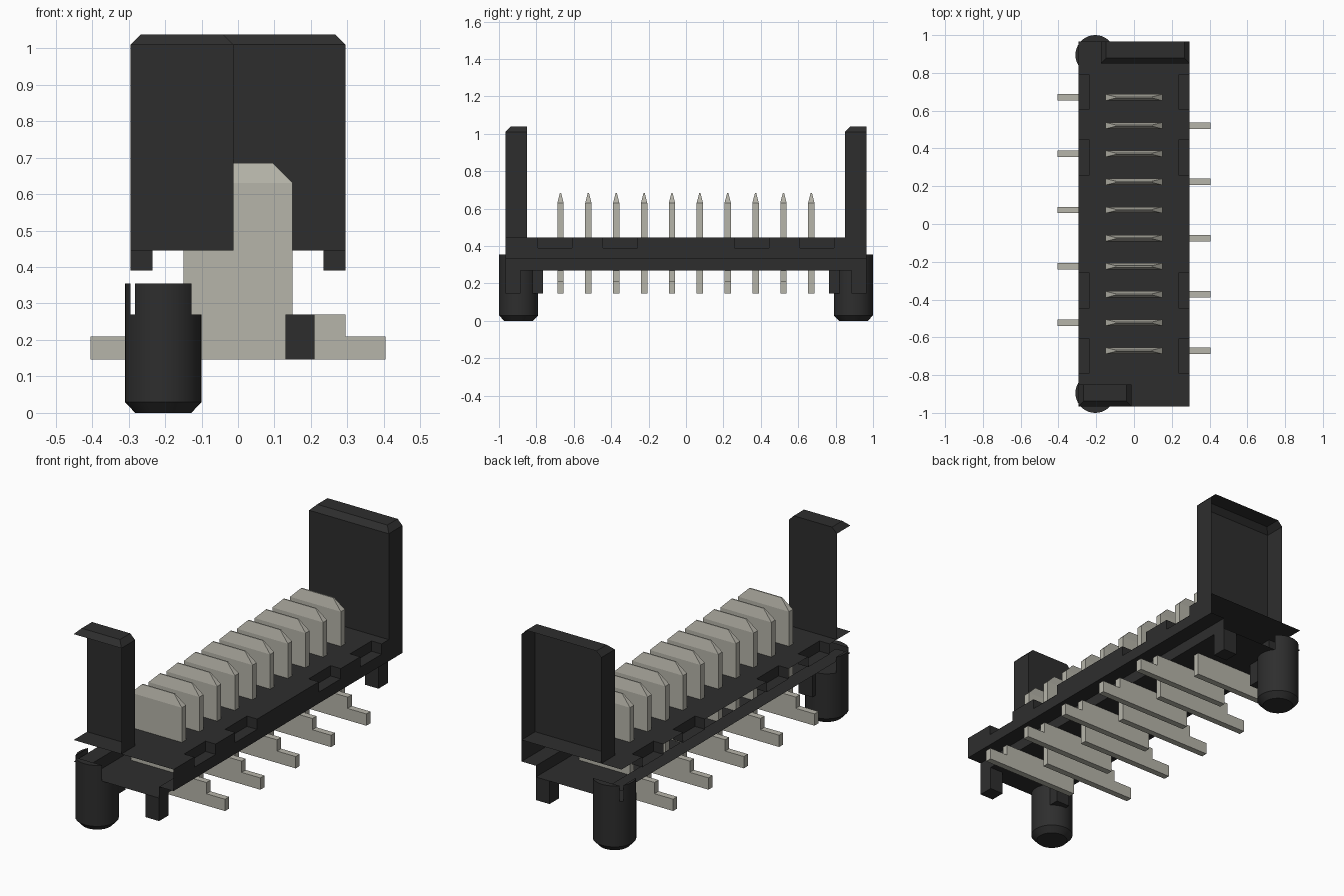
import bpy, bmesh, math

cube = bpy.data.objects.get("Cube")
if cube:
    bpy.data.objects.remove(cube, do_unlink=True)


def material(name, rgb):
    m = bpy.data.materials.new(name)
    m.use_nodes = True
    m.diffuse_color = (*rgb, 1)
    m.node_tree.nodes["Principled BSDF"].inputs["Base Color"].default_value = (*rgb, 1)
    return m


BLACK = material("black plastic", (0.027, 0.027, 0.027))
METAL = material("pale metal", (0.47, 0.46, 0.40))


def finish(name, bm, mat, fix_normals=True):
    bmesh.ops.remove_doubles(bm, verts=bm.verts, dist=1e-5)
    if fix_normals:
        bmesh.ops.recalc_face_normals(bm, faces=bm.faces)
    me = bpy.data.meshes.new(name)
    bm.to_mesh(me)
    bm.free()
    me.materials.append(mat)
    ob = bpy.data.objects.new(name, me)
    bpy.context.collection.objects.link(ob)
    return ob


def face(bm, *pts):
    return bm.faces.new([bm.verts.new(p) for p in pts])


def box(name, x, y, z, mat):
    bm = bmesh.new()
    bmesh.ops.create_cube(bm, size=1)
    for v in bm.verts:
        v.co = [a[0] + (c + 0.5) * (a[1] - a[0]) for a, c in zip((x, y, z), v.co)]
    return finish(name, bm, mat)


# Base: stepped shell swept along y, with pockets along both top edges,
# open at both ends and along the left side
END, TOP, BOTTOM, LEDGE = 0.965, 0.445, 0.27, 0.33
HALF, STEP, POCKET_X, POCKET_Z = 0.295, 0.21, 0.235, 0.39
pockets = [(-0.79, -0.61), (-0.445, -0.26), (0.26, 0.445), (0.61, 0.79)]
lower = [(HALF, LEDGE), (STEP, LEDGE), (STEP, BOTTOM), (0, BOTTOM)]
plain = [(0, TOP), (POCKET_X, TOP), (HALF, TOP)] + lower
notched = [(0, TOP), (POCKET_X, TOP), (POCKET_X, POCKET_Z), (HALF, POCKET_Z)] + lower

cuts = [-END] + [y for p in pockets for y in p] + [END]
bm = bmesh.new()
for i, (y0, y1) in enumerate(zip(cuts, cuts[1:])):
    profile = notched if i % 2 else plain
    for side in (1, -1):
        for (xa, za), (xb, zb) in zip(profile, profile[1:]):
            if side < 0 and xa == xb == HALF:
                continue
            face(bm, (side * xa, y0, za), (side * xa, y1, za),
                 (side * xb, y1, zb), (side * xb, y0, zb))
        if i % 2:
            for y in (y0, y1):
                face(bm, (side * POCKET_X, y, POCKET_Z), (side * HALF, y, POCKET_Z),
                     (side * HALF, y, TOP), (side * POCKET_X, y, TOP))
finish("base", bm, BLACK)


# End guides: shells with a chamfered top, open on the outer face
def guide(name, x0, x1, y0, y1, open_left, open_y):
    c, zc, zt = 0.028, 1.01, 1.038
    bm = bmesh.new()
    low = [(x0, y0), (x1, y0), (x1, y1), (x0, y1)]
    top = [(x0 + c, y0 + c), (x1 - c, y0 + c), (x1 - c, y1), (x0 + c, y1)]
    for i in range(4):
        j = (i + 1) % 4
        is_open = (i == 3 and open_left) or (i == 0 and open_y < 0) or (i == 2 and open_y > 0)
        if not is_open:
            face(bm, (*low[i], TOP), (*low[j], TOP), (*low[j], zc), (*low[i], zc))
        if not (i == 2 and open_y > 0):
            face(bm, (*low[i], zc), (*low[j], zc), (*top[j], zt), (*top[i], zt))
    face(bm, *[(*p, zt) for p in top])
    finish(name, bm, BLACK)


guide("front_guide", -HALF, -0.013, -END, -0.85, True, -1)
guide("back_guide", -0.175, HALF, 0.85, END, False, 1)


# Locating pegs: chamfered posts whose rims rise outside the base
PEG_X, PEG_Y, PEG_R, SIDES = -0.205, 0.895, 0.105, 40


def ring(r, z, cy):
    return [(PEG_X + r * math.cos(2 * math.pi * k / SIDES),
             cy + r * math.sin(2 * math.pi * k / SIDES), z) for k in range(SIDES)]


def post(cy, sections):
    bm = bmesh.new()
    loops = [[bm.verts.new(p) for p in ring(r, z, cy)] for r, z in sections]
    for a, b in zip(loops, loops[1:]):
        for k in range(SIDES):
            n = (k + 1) % SIDES
            bm.faces.new((a[k], a[n], b[n], b[k]))
    bm.faces.new(loops[0][::-1])
    bm.faces.new(loops[-1])
    return bm


def smooth(ob):
    bpy.ops.object.select_all(action="DESELECT")
    ob.select_set(True)
    bpy.context.view_layer.objects.active = ob
    bpy.ops.object.shade_smooth_by_angle(angle=math.radians(30))


def keep_beyond(bm, co, normal):
    bmesh.ops.bisect_plane(bm, geom=bm.verts[:] + bm.edges[:] + bm.faces[:],
                           plane_co=co, plane_no=normal, clear_inner=True)


for end, s in (("front", -1), ("back", 1)):
    smooth(finish(end + "_peg", post(s * PEG_Y, [(PEG_R - 0.028, 0), (PEG_R, 0.03),
                                                 (PEG_R, BOTTOM)]), BLACK))
    for part, co, normal in (("end", (0, s * END, 0), (0, s, 0)),
                             ("side", (-HALF, 0, 0), (-1, 0, 0))):
        bm = post(s * PEG_Y, [(PEG_R, BOTTOM), (PEG_R, 0.355)])
        keep_beyond(bm, co, normal)
        smooth(finish(f"{end}_peg_{part}_rim", bm, BLACK))
    # Standoff feet under the base
    box(end + "_foot", (0.13, STEP), sorted((s * 0.885, s * END)), (0.147, BOTTOM), BLACK)
    box(end + "_inner_foot", (-STEP, -0.13), sorted((s * 0.765, s * 0.845)),
        (0.147, BOTTOM), BLACK)


# Contact blades: tapered tips above, stepped tails alternating left and right
def blade(index, y, s):
    t, tip = 0.017, 0.003
    outline = [(-0.15, 0.147), (0.405, 0.147), (0.405, 0.21), (HALF, 0.21),
               (HALF, BOTTOM), (0.15, BOTTOM), (0.15, 0.63), (-0.15, 0.63)]
    bm = bmesh.new()
    f = face(bm, *[(s * x, y - t, z) for x, z in outline])
    ext = bmesh.ops.extrude_face_region(bm, geom=[f])
    for v in ext["geom"]:
        if isinstance(v, bmesh.types.BMVert):
            v.co.y += 2 * t
    bm.normal_update()
    bm.faces.ensure_lookup_table()
    shoulder = [g for g in bm.faces if all(abs(v.co.z - 0.63) < 1e-4 for v in g.verts)][0]
    res = bmesh.ops.extrude_discrete_faces(bm, faces=[shoulder])
    for v in res["faces"][0].verts:
        v.co.x *= 0.095 / 0.15
        v.co.y = y + math.copysign(tip, v.co.y - y)
        v.co.z = 0.685
    finish(f"contact_{index}", bm, METAL)


for i in range(10):
    blade(i + 1, 0.67 - i * 0.149, -1 if i % 2 == 0 else 1)
